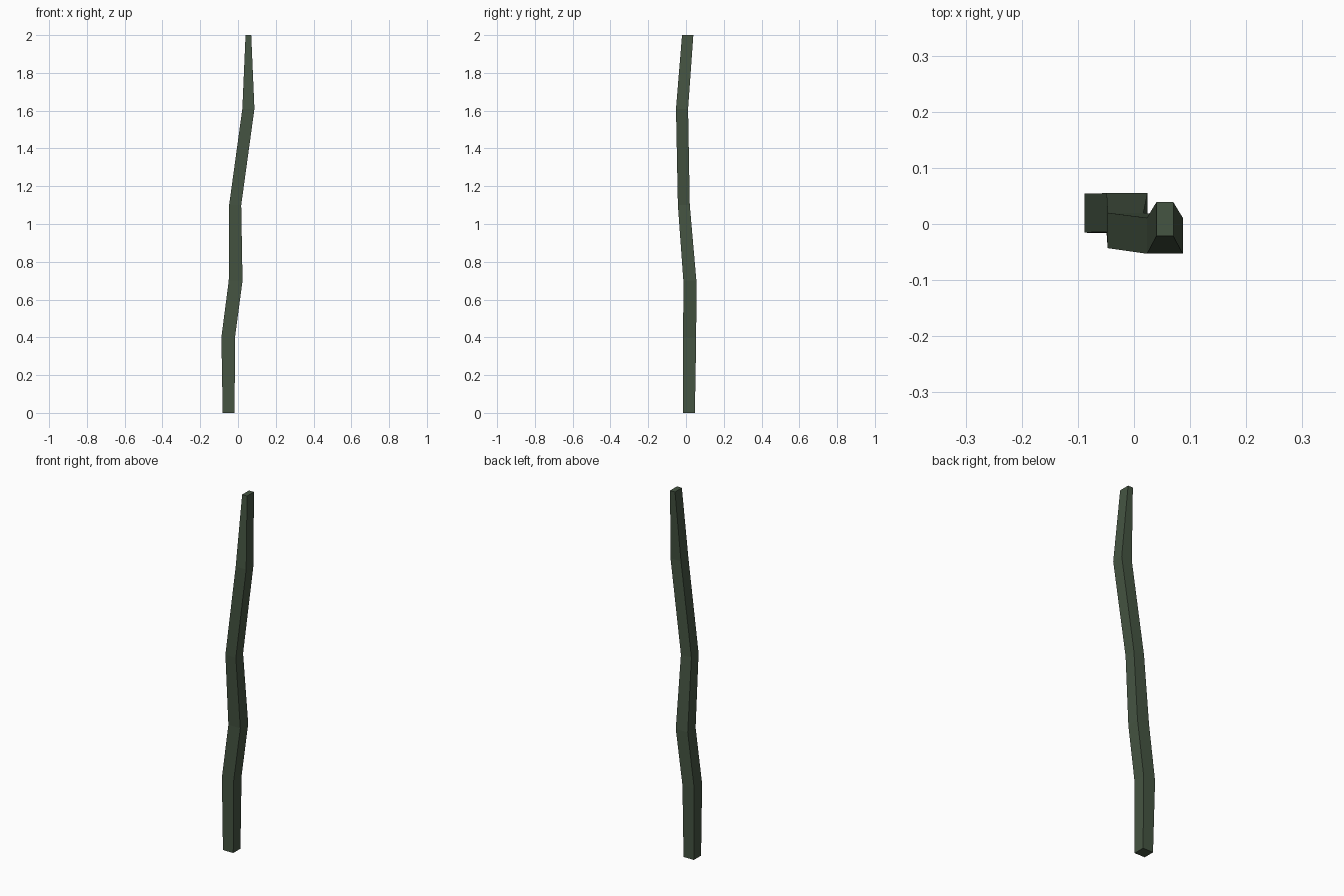
import bpy
import bmesh

if "Cube" in bpy.data.objects:
    bpy.data.objects.remove(bpy.data.objects["Cube"])

# Square cross-sections up the stem: z, x min, x max, y min, y max
RINGS = [
    (0.0, -0.081, -0.018, -0.016, 0.047),
    (0.4, -0.088, -0.016, -0.015, 0.054),
    (0.7, -0.049, 0.024, -0.014, 0.055),
    (1.1, -0.047, 0.017, -0.043, 0.020),
    (1.61, 0.023, 0.087, -0.053, 0.011),
    (2.0, 0.040, 0.070, -0.021, 0.039),
]

# Loft the crooked stem through the sections and cap both ends
bm = bmesh.new()
loops = []
for z, x0, x1, y0, y1 in RINGS:
    corners = [(x0, y0), (x1, y0), (x1, y1), (x0, y1)]
    loops.append([bm.verts.new((x, y, z)) for x, y in corners])
for low, high in zip(loops, loops[1:]):
    for i in range(4):
        j = (i + 1) % 4
        bm.faces.new((low[i], low[j], high[j], high[i]))
bm.faces.new(loops[0][::-1])
bm.faces.new(loops[-1])

mesh = bpy.data.meshes.new("stem")
bm.to_mesh(mesh)
bm.free()
stem = bpy.data.objects.new("stem", mesh)
bpy.context.collection.objects.link(stem)

# Dark green
green = bpy.data.materials.new("dark_green")
green.diffuse_color = (0.06, 0.09, 0.055, 1.0)
green.use_nodes = True
green.node_tree.nodes["Principled BSDF"].inputs["Base Color"].default_value = green.diffuse_color
mesh.materials.append(green)
